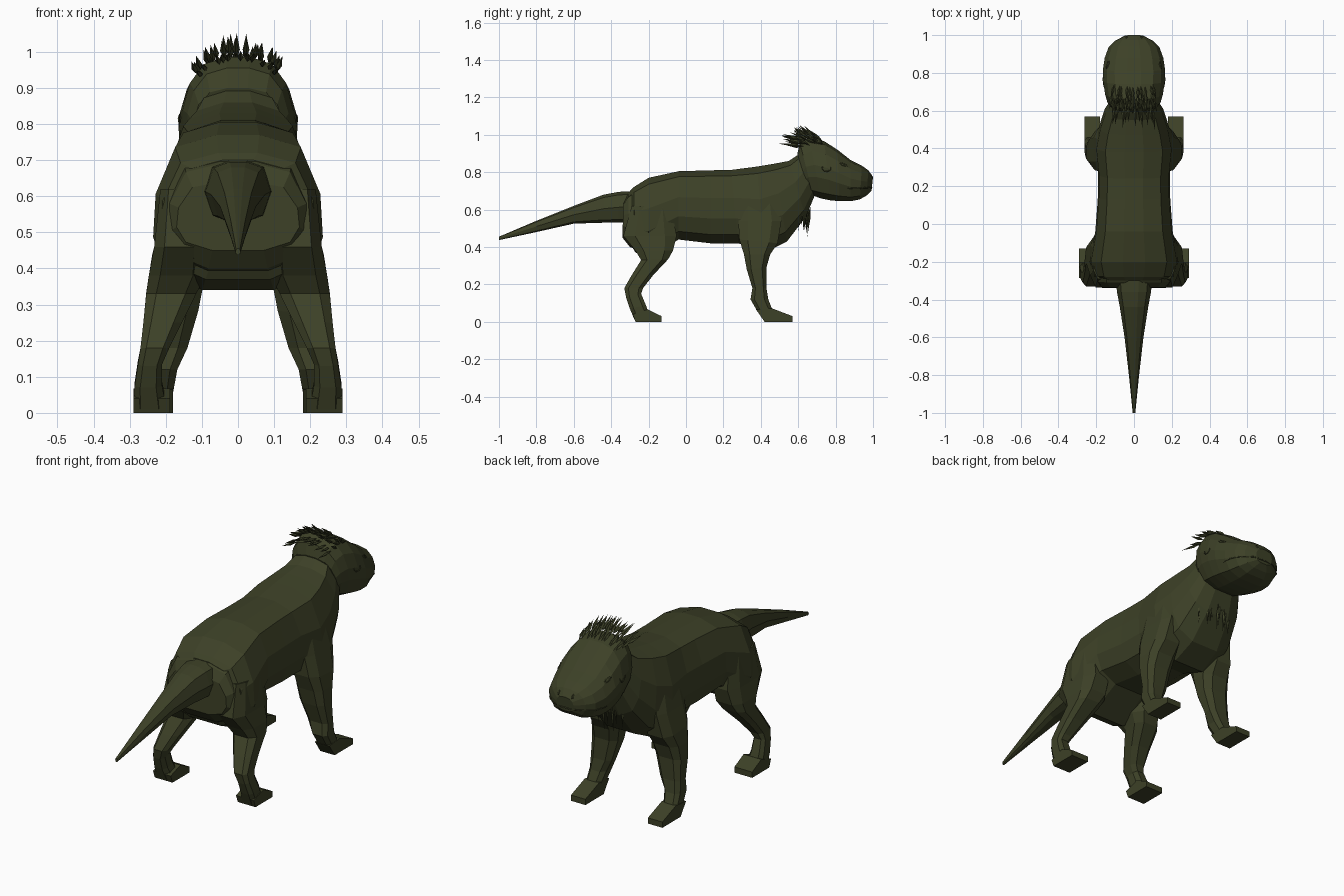
import bpy, bmesh, math, random
from mathutils import Vector
from mathutils.bvhtree import BVHTree

random.seed(4)
hide = bpy.data.materials.new("dark olive hide")
hide.diffuse_color = (0.046, 0.052, 0.02, 1)


def finish(bm, name):
    bmesh.ops.recalc_face_normals(bm, faces=bm.faces)
    me = bpy.data.meshes.new(name)
    bm.to_mesh(me)
    me.materials.append(hide)
    ob = bpy.data.objects.new(name, me)
    bpy.context.collection.objects.link(ob)
    return ob


def loft(name, rings):
    """Skin a list of closed rings and cap both ends."""
    bm = bmesh.new()
    vs = [[bm.verts.new(p) for p in r] for r in rings]
    n = len(vs[0])
    for a, b in zip(vs, vs[1:]):
        for i in range(n):
            j = (i + 1) % n
            bm.faces.new((a[i], a[j], b[j], b[i]))
    bm.faces.new(vs[0])
    bm.faces.new(vs[-1])
    tree = BVHTree.FromBMesh(bm)
    ob = finish(bm, name)
    bm.free()
    return ob, tree


def stations(rows, shape):
    """Rows are (y top, z top, y bottom, z bottom, half width); shape is half a section."""
    rings = []
    for yt, zt, yb, zb, w in rows:
        half = [Vector((u * w, yb + (yt - yb) * v, zb + (zt - zb) * v)) for u, v in shape]
        rings.append(half + [Vector((-p.x, p.y, p.z)) for p in reversed(half)])
    return rings


# Torso, from rump to neck
torso_shape = [(0.42, 0.0), (0.85, 0.12), (1.0, 0.34), (0.97, 0.62), (0.74, 0.92), (0.25, 1.0)]
loft("torso", stations([
    (-0.30, 0.70, -0.30, 0.42, 0.17),
    (-0.28, 0.72, -0.27, 0.37, 0.215),
    (-0.20, 0.77, -0.20, 0.34, 0.235),
    (-0.04, 0.805, -0.04, 0.44, 0.205),
    (0.13, 0.81, 0.13, 0.42, 0.192),
    (0.24, 0.812, 0.28, 0.42, 0.19),
    (0.38, 0.83, 0.42, 0.37, 0.205),
    (0.47, 0.845, 0.54, 0.43, 0.185),
    (0.55, 0.86, 0.64, 0.56, 0.155),
    (0.61, 0.90, 0.69, 0.68, 0.12)], torso_shape))

# Rounded bulge of the rump behind the hips
loft("rump", stations([
    (-0.28, 0.71, -0.25, 0.38, 0.20),
    (-0.31, 0.69, -0.30, 0.40, 0.195),
    (-0.335, 0.64, -0.34, 0.45, 0.17)], torso_shape))

# Tail
loft("tail", stations([
    (-0.26, 0.70, -0.26, 0.53, 0.10),
    (-0.36, 0.695, -0.36, 0.53, 0.09),
    (-0.44, 0.68, -0.44, 0.53, 0.075),
    (-0.60, 0.62, -0.60, 0.525, 0.05),
    (-0.80, 0.54, -0.80, 0.48, 0.027),
    (-1.00, 0.455, -1.00, 0.437, 0.007)],
    [(0.3, 0.0), (0.75, 0.1), (1.0, 0.5), (0.75, 0.9), (0.25, 1.0)]))

# Head with tapering muzzle
_, skin = loft("head", stations([
    (0.595, 0.90, 0.66, 0.69, 0.125),
    (0.61, 0.955, 0.68, 0.675, 0.14),
    (0.66, 0.985, 0.72, 0.66, 0.153),
    (0.74, 0.965, 0.77, 0.65, 0.163),
    (0.81, 0.92, 0.82, 0.645, 0.165),
    (0.88, 0.865, 0.88, 0.645, 0.155),
    (0.94, 0.835, 0.93, 0.655, 0.135),
    (0.975, 0.81, 0.965, 0.675, 0.10),
    (1.0, 0.775, 0.992, 0.70, 0.05)],
    [(0.4, 0.0), (0.8, 0.1), (0.98, 0.35), (1.0, 0.55), (0.87, 0.78), (0.62, 0.94), (0.22, 1.0)]))


# Legs, rows are (y back, z back, y front, z front, x inner, x outer)
def leg(name, rows):
    for side, word in ((1, "right"), (-1, "left")):
        rings = []
        for yb, zb, yf, zf, xi, xo in rows:
            ring = []
            for u, v in [(0.22, 0), (0.8, 0), (1, 0.22), (1, 0.78), (0.8, 1), (0.22, 1), (0, 0.75), (0, 0.25)]:
                ring.append((side * (xi + (xo - xi) * u), yb + (yf - yb) * v, zb + (zf - zb) * v))
            rings.append(ring)
        loft(word + "_" + name, rings)


def foot(name, y0, y1, xi, xo, heel, instep):
    for side, word in ((1, "right"), (-1, "left")):
        prof = [(y0, 0), (y1, 0), (y1, 0.03), instep, heel]
        loft(word + "_" + name, [[(side * x, y, z) for y, z in prof] for x in (xi, xo)])


leg("hind_leg", [
    (-0.29, 0.62, -0.08, 0.62, 0.10, 0.215),
    (-0.335, 0.46, -0.05, 0.46, 0.09, 0.232),
    (-0.27, 0.38, -0.07, 0.38, 0.09, 0.247),
    (-0.24, 0.33, -0.095, 0.335, 0.115, 0.254),
    (-0.29, 0.25, -0.175, 0.25, 0.155, 0.262),
    (-0.33, 0.18, -0.23, 0.18, 0.19, 0.27),
    (-0.32, 0.13, -0.24, 0.15, 0.21, 0.277),
    (-0.30, 0.07, -0.215, 0.09, 0.21, 0.286),
    (-0.275, 0.01, -0.20, 0.05, 0.20, 0.288)])
foot("hind_foot", -0.27, -0.13, 0.188, 0.29, (-0.285, 0.04), (-0.205, 0.067))

leg("fore_leg", [
    (0.29, 0.66, 0.49, 0.66, 0.10, 0.185),
    (0.28, 0.54, 0.51, 0.54, 0.09, 0.212),
    (0.285, 0.44, 0.49, 0.42, 0.09, 0.238),
    (0.31, 0.36, 0.45, 0.36, 0.095, 0.25),
    (0.325, 0.28, 0.43, 0.29, 0.11, 0.255),
    (0.355, 0.18, 0.43, 0.18, 0.14, 0.258),
    (0.345, 0.12, 0.44, 0.12, 0.168, 0.26),
    (0.385, 0.05, 0.46, 0.07, 0.18, 0.262)])
foot("fore_foot", 0.42, 0.57, 0.18, 0.263, (0.375, 0.065), (0.46, 0.072))


# Hair tufts, each a slim flattened spike from root to tip
def tufts(name, strands, radius):
    bm = bmesh.new()
    for root, tip in strands:
        axis = (tip - root).normalized()
        a = axis.cross(Vector((1, 0, 0))).normalized()
        b = axis.cross(a)
        mid = root.lerp(tip, 0.4)
        base = []
        for k in range(4):
            t = k * math.pi / 2
            base.append(bm.verts.new(mid + radius * (a * math.cos(t) + b * math.sin(t))))
        ends = [bm.verts.new(root), bm.verts.new(tip)]
        for k in range(4):
            for e in ends:
                bm.faces.new((base[k], base[(k + 1) % 4], e))
    bmesh.ops.recalc_face_normals(bm, faces=bm.faces)
    finish(bm, name)
    bm.free()


# Mane over the back of the skull
mane = []
for row, y in enumerate((0.625, 0.66, 0.70, 0.735)):
    for i in range(11):
        f = i / 5 - 1 + random.uniform(-0.07, 0.07)
        x = f * 0.108
        root = skin.find_nearest(Vector((x, y, 1.0 - 0.055 * f * f)))[0]
        lift = (0.025, 0.05, 0.06, 0.05)[row] * random.uniform(0.7, 1.15)
        back = (0.125, 0.10, 0.09, 0.085)[row] * random.uniform(0.7, 1.1)
        mane.append((root, root + Vector((f * 0.015, -back, lift * (1.1 - 0.3 * f * f)))))
tufts("mane", mane, 0.0085)

# Beard hanging from the throat
beard = []
for i in range(15):
    f = i / 7 - 1
    y = 0.665 - 0.05 * abs(f) + random.uniform(-0.01, 0.01)
    z = 0.68 - 0.03 * (i % 3)
    root = Vector((f * 0.105, y, z))
    drop = random.uniform(0.10, 0.17)
    beard.append((root, root + Vector((0, -0.2 * drop + 0.015, -drop))))
tufts("beard", beard, 0.007)


# Face creases, thin tubes laid on the head surface
def crease(name, pts):
    cu = bpy.data.curves.new(name, "CURVE")
    cu.dimensions = "3D"
    cu.bevel_depth = 0.0035
    cu.bevel_resolution = 0
    cu.materials.append(hide)
    for group in pts:
        sp = cu.splines.new("POLY")
        sp.points.add(len(group) - 1)
        for q, p in zip(sp.points, group):
            q.co = (*skin.find_nearest(Vector(p))[0], 1)
    bpy.context.collection.objects.link(bpy.data.objects.new(name, cu))


def arc(x, y, z, ry, rz, a0, a1):
    angles = [math.radians(a0 + (a1 - a0) * k / 6) for k in range(7)]
    return [[(s * x, y + ry * math.cos(t), z + rz * math.sin(t)) for t in angles] for s in (1, -1)]


crease("ears", arc(0.18, 0.75, 0.825, 0.025, 0.022, 170, 380))
crease("eyes", arc(0.15, 0.85, 0.85, 0.025, 0.012, 0, 360))
crease("nostrils", arc(0.04, 0.99, 0.785, 0.012, 0.01, 0, 360))
crease("mouth", [[(0.19 * math.sin(t), 0.85 + 0.17 * math.cos(t), 0.715 - 0.02 * math.sin(t) ** 2)
                  for t in [math.radians(-85 + 170 * k / 16) for k in range(17)]]])
